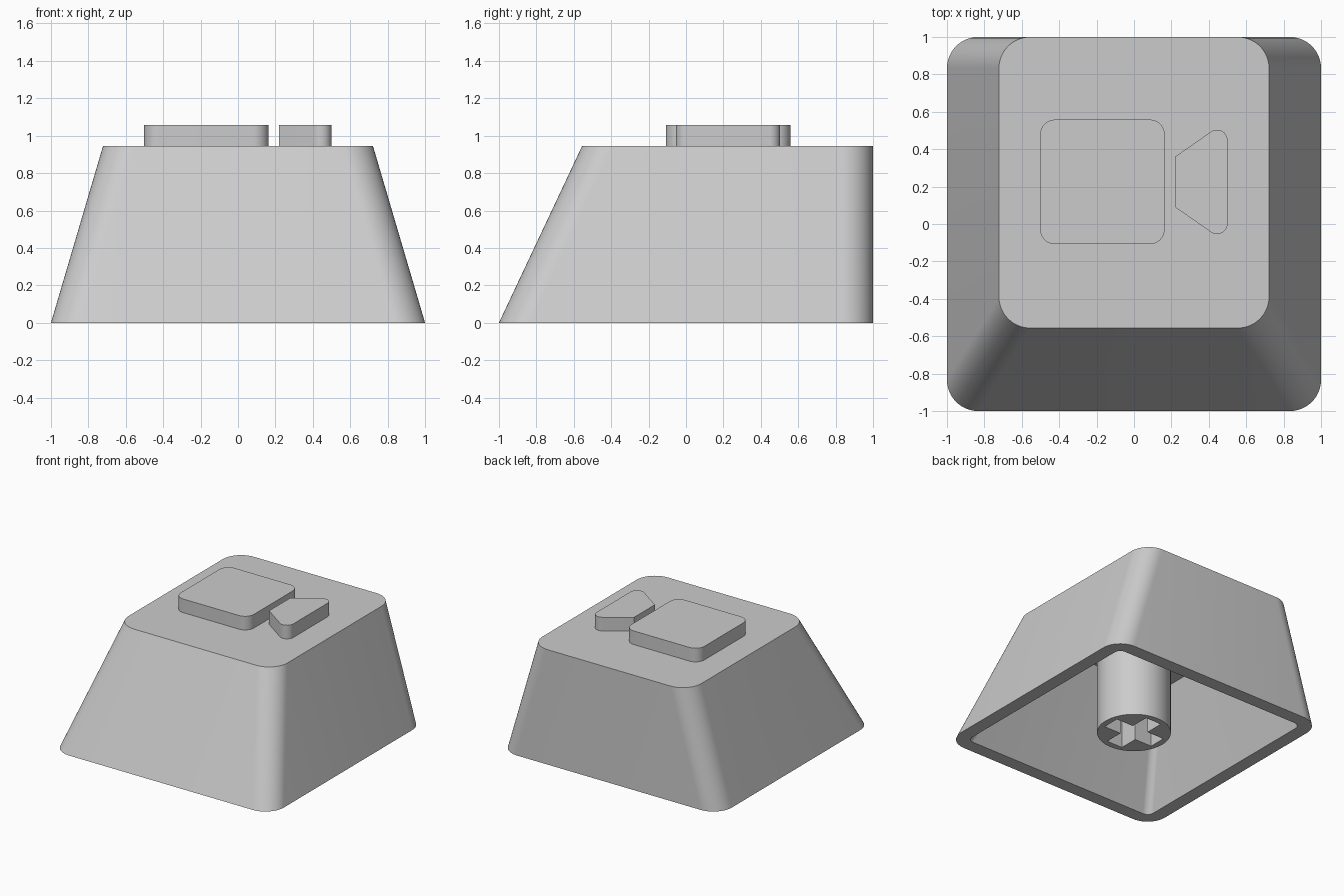
import bpy, bmesh, math
from mathutils import Vector

cube = bpy.data.objects.get("Cube")
if cube:
    bpy.data.objects.remove(cube, do_unlink=True)

grey = bpy.data.materials.new("matte grey")
grey.use_nodes = True
grey.diffuse_color = (0.6, 0.6, 0.6, 1)
grey.node_tree.nodes["Principled BSDF"].inputs["Base Color"].default_value = (0.6, 0.6, 0.6, 1)


def rect(x0, x1, y0, y1):
    return [(x0, y0), (x1, y0), (x1, y1), (x0, y1)]


def rounded(corners, radii, steps=12):
    """Counter-clockwise outline with each corner replaced by a tangent arc."""
    out = []
    for i, c in enumerate(corners):
        p, r = Vector(c), radii[i]
        if r == 0:
            out.append(p)
            continue
        a = (Vector(corners[i - 1]) - p).normalized()
        b = (Vector(corners[(i + 1) % len(corners)]) - p).normalized()
        half = a.angle(b) / 2
        centre = p + (a + b).normalized() * r / math.sin(half)
        start = p + a * r / math.tan(half) - centre
        base = math.atan2(start.y, start.x)
        for k in range(steps + 1):
            t = base + (math.pi - 2 * half) * k / steps
            out.append(centre + Vector((math.cos(t), math.sin(t))) * r)
    return out


def loft(name, sections):
    """Join outlines (points, z) with quads and close both ends."""
    bm = bmesh.new()
    rings = [[bm.verts.new((p[0], p[1], z)) for p in pts] for pts, z in sections]
    for low, high in zip(rings, rings[1:]):
        for i in range(len(low)):
            j = (i + 1) % len(low)
            bm.faces.new((low[i], low[j], high[j], high[i]))
    bm.faces.new(rings[0][::-1])
    bm.faces.new(rings[-1])
    bmesh.ops.recalc_face_normals(bm, faces=bm.faces)
    mesh = bpy.data.meshes.new(name)
    bm.to_mesh(mesh)
    bm.free()
    mesh.materials.append(grey)
    obj = bpy.data.objects.new(name, mesh)
    bpy.context.collection.objects.link(obj)
    return obj


def select(obj):
    bpy.ops.object.select_all(action='DESELECT')
    obj.select_set(True)
    bpy.context.view_layer.objects.active = obj


TOP, CEILING, LEGEND = 0.944, 0.778, 1.056

# Hollow tapered shell: ceiling, inner wall, rim, outer wall, top
outer, inner = [0.167] * 4, [0.056] * 4
shell = loft("cap_shell", [
    (rounded(rect(-0.61, 0.61, -0.44, 0.89), inner), CEILING),
    (rounded(rect(-0.89, 0.89, -0.89, 0.89), inner), 0),
    (rounded(rect(-1, 1, -1, 1), outer), 0),
    (rounded(rect(-0.722, 0.722, -0.556, 1), outer), TOP),
])

# Raised symbol on the top
body = rounded(rect(-0.502, 0.164, -0.108, 0.558), [0.08] * 4)
symbol_body = loft("symbol_body", [(body, TOP), (body, LEGEND)])
flare = rounded([(0.22, 0.09), (0.5, -0.105), (0.5, 0.555), (0.22, 0.36)],
                [0, 0.056, 0.056, 0])
symbol_flare = loft("symbol_flare", [(flare, TOP), (flare, LEGEND)])

# Mounting stem with a cross-shaped socket
circle = [(0.278 * math.cos(math.tau * i / 64), 0.278 * math.sin(math.tau * i / 64))
          for i in range(64)]
stem = loft("stem", [(circle, 0), (circle, CEILING + 0.01)])
a, w = 0.228, 0.072
cross = [(a, -w), (a, w), (w, w), (w, a), (-w, a), (-w, w),
         (-a, w), (-a, -w), (-w, -w), (-w, -a), (w, -a), (w, -w)]
cutter = loft("socket_cutter", [(cross, -0.1), (cross, 0.44)])
cutter.hide_render = True
cut = stem.modifiers.new("socket", 'BOOLEAN')
cut.operation = 'DIFFERENCE'
cut.solver = 'EXACT'
cut.object = cutter
select(stem)
bpy.ops.object.modifier_apply(modifier=cut.name)
bpy.data.objects.remove(cutter, do_unlink=True)

for part in (shell, symbol_body, symbol_flare, stem):
    select(part)
    bpy.ops.object.shade_smooth_by_angle(angle=math.radians(30))
